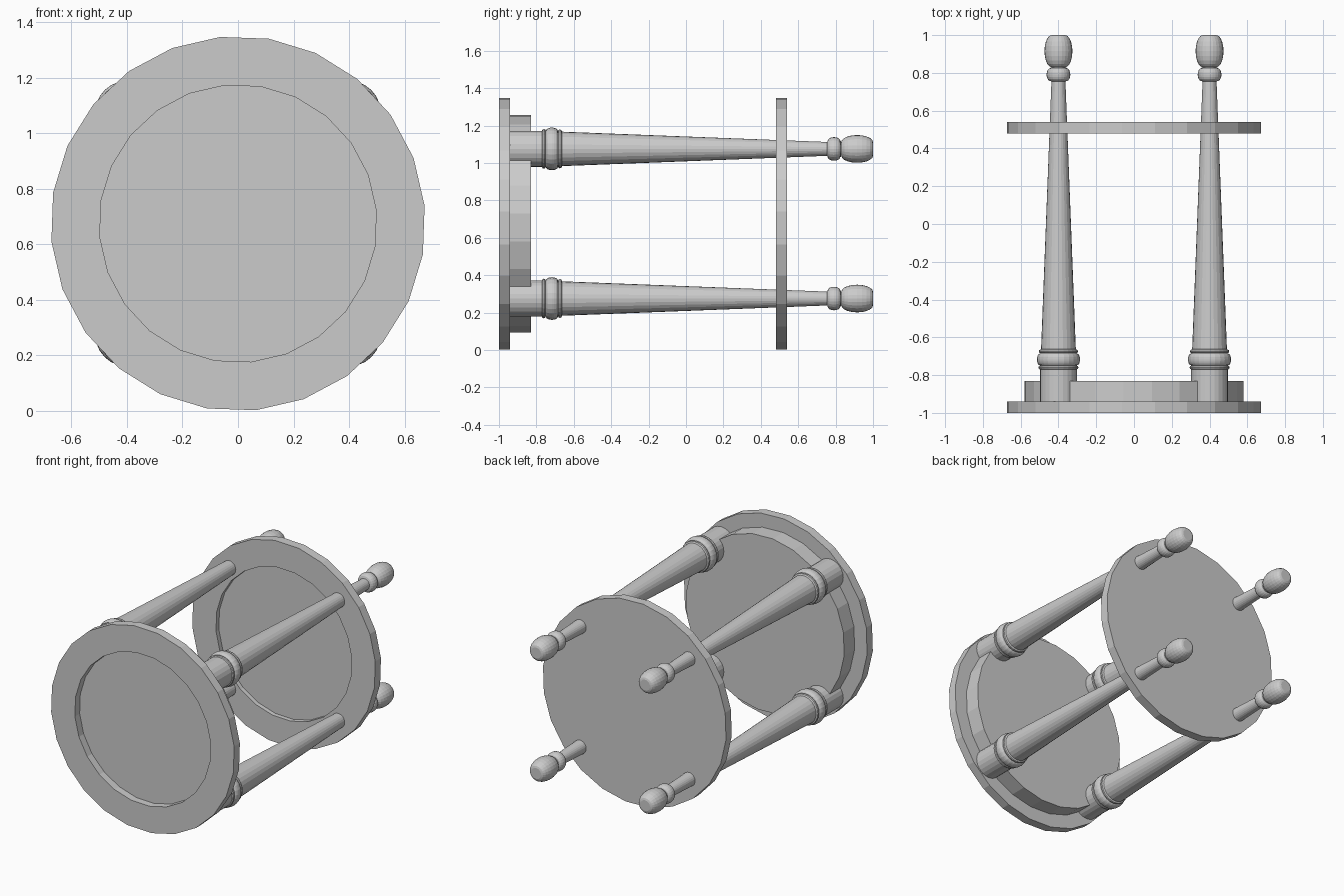
import bpy, bmesh, math

if "Cube" in bpy.data.objects:
    bpy.data.objects.remove(bpy.data.objects["Cube"])

CZ = 0.675  # height of the table's central axis


def lathe(name, profile, x=0.0, z=CZ, sides=24, start=5.5):
    """Revolve (y, radius) points about an axis parallel to y."""
    bm = bmesh.new()
    rings = []
    for y, r in profile:
        if r == 0:
            rings.append([bm.verts.new((0, y, 0))])
            continue
        ring = []
        for i in range(sides):
            a = math.radians(start) + 2 * math.pi * i / sides
            ring.append(bm.verts.new((r * math.cos(a), y, r * math.sin(a))))
        rings.append(ring)
    for a, b in zip(rings, rings[1:]):
        for i in range(sides):
            j = (i + 1) % sides
            if len(a) == 1:
                bm.faces.new((a[0], b[i], b[j]))
            elif len(b) == 1:
                bm.faces.new((a[i], a[j], b[0]))
            else:
                bm.faces.new((a[i], a[j], b[j], b[i]))
    bmesh.ops.recalc_face_normals(bm, faces=bm.faces)
    mesh = bpy.data.meshes.new(name)
    bm.to_mesh(mesh)
    bm.free()
    ob = bpy.data.objects.new(name, mesh)
    ob.location = (x, 0, z)
    bpy.context.collection.objects.link(ob)
    return ob


def bulge(y0, y1, r_end, r_mid, n=6):
    """Rounded bead from y0 to y1."""
    return [(y0 + (y1 - y0) * (1 - math.cos(math.pi * i / n)) / 2,
             r_end + (r_mid - r_end) * math.sin(math.pi * i / n))
            for i in range(n + 1)]


def recessed_disc(name, y0, y1, depth):
    """Round board with a shallow circular recess in its front face."""
    return lathe(name, [(y0 + depth, 0), (y0 + depth, 0.5), (y0, 0.5),
                        (y0, 0.675), (y1, 0.675), (y1, 0)])


# Table top, apron beneath it and lower shelf
recessed_disc("table_top", -1.0, -0.94, 0.05)
lathe("apron", [(-0.94, 0), (-0.94, 0.583), (-0.83, 0.583), (-0.83, 0)])
recessed_disc("lower_shelf", 0.48, 0.54, 0.03)

# Turned leg: block, collar beads, taper, neck bead and egg-shaped foot
leg = [(-0.94, 0), (-0.94, 0.097), (-0.77, 0.097)]
leg += bulge(-0.77, -0.75, 0.097, 0.106, 4)
leg += bulge(-0.748, -0.686, 0.099, 0.114, 8)
leg += bulge(-0.684, -0.664, 0.095, 0.104, 4)
leg += [(-0.662, 0.092), (0.755, 0.037)]
leg += bulge(0.757, 0.825, 0.043, 0.063, 8)
leg += [(0.828, 0.043)]
leg += bulge(0.83, 1.0, 0.036, 0.074, 10)
leg += [(1.0, 0)]

for side, x in (("left", -0.4), ("right", 0.4)):
    for level, z in (("lower", CZ - 0.4), ("upper", CZ + 0.4)):
        lathe(f"{level}_{side}_leg", leg, x, z, start=0)
